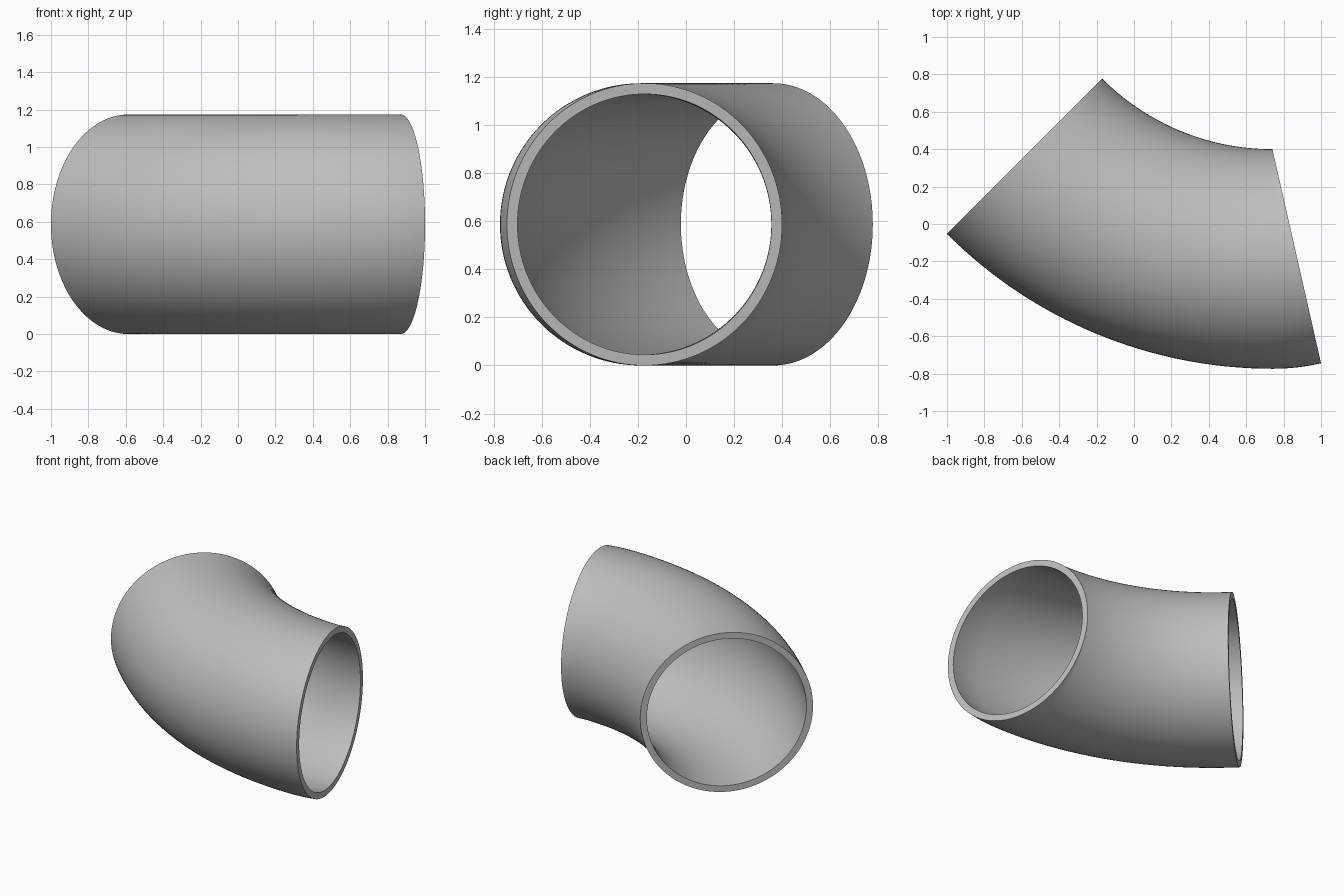
import bpy
import bmesh
from math import sin, cos, tau, radians

cube = bpy.data.objects.get("Cube")
if cube:
    bpy.data.objects.remove(cube, do_unlink=True)

OUTER, BORE, SIDES = 0.587, 0.542, 128
BEND = 1.874            # centreline radius of the main bend
PIVOT_X, PIVOT_Y = 0.74, 1.687

# Single plain grey
grey = bpy.data.materials.new("Plain grey")
grey.use_nodes = True
colour = (0.52, 0.52, 0.52, 1)
grey.diffuse_color = colour
grey.node_tree.nodes["Principled BSDF"].inputs["Base Color"].default_value = colour

bm = bmesh.new()


def ring(px, py, bend, angle, radius):
    """Circle of verts standing on a radial plane through a vertical pivot."""
    a = radians(angle)
    verts = []
    for i in range(SIDES):
        t = tau * i / SIDES
        d = bend + radius * cos(t)
        verts.append(bm.verts.new((px + d * cos(a), py + d * sin(a), OUTER + radius * sin(t))))
    return verts


def bridge(a, b):
    for i in range(SIDES):
        j = (i + 1) % SIDES
        bm.faces.new((a[i], a[j], b[j], b[i]))


# Stations: long main bend, then a short tight turn hinged on the inner wall
stations = [(PIVOT_X, PIVOT_Y, BEND, 225 + 45 * k / 32) for k in range(33)]
hinge_y = PIVOT_Y - BEND + OUTER
stations += [(PIVOT_X, hinge_y, OUTER, 270 + 12.8 * k / 10) for k in range(1, 11)]

# Outer wall, bore and the flat rims at both ends
outer = [ring(*s, OUTER) for s in stations]
bore = [ring(*s, BORE) for s in stations]
for wall in (outer, bore):
    for a, b in zip(wall, wall[1:]):
        bridge(a, b)
for end in (0, -1):
    bridge(outer[end], bore[end])

bmesh.ops.remove_doubles(bm, verts=bm.verts, dist=0.00005)
bmesh.ops.recalc_face_normals(bm, faces=bm.faces)

mesh = bpy.data.meshes.new("pipe_elbow")
bm.to_mesh(mesh)
bm.free()
mesh.materials.append(grey)
elbow = bpy.data.objects.new("pipe_elbow", mesh)
bpy.context.collection.objects.link(elbow)
bpy.context.view_layer.objects.active = elbow
elbow.select_set(True)
bpy.ops.object.shade_smooth_by_angle(angle=radians(30))
